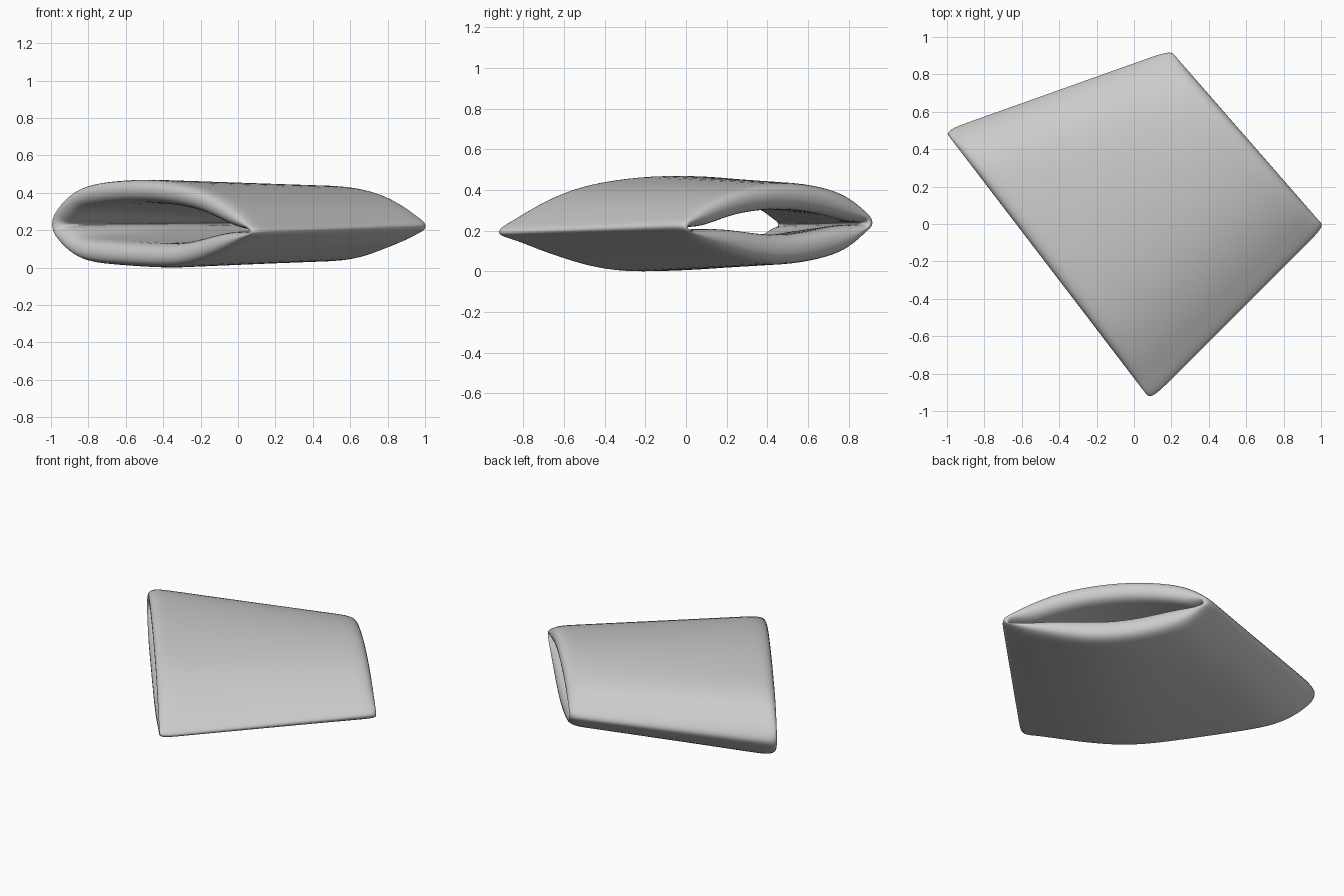
import bpy, bmesh
from mathutils import Vector

if "Cube" in bpy.data.objects:
    bpy.data.objects.remove(bpy.data.objects["Cube"])

# Plan corners: open front-left end runs A-D, open back-right end runs B-C
A, B = Vector((-1.015, 0.50)), Vector((0.195, 0.93))
C, D = Vector((1.02, -0.015)), Vector((0.09, -0.945))

# Cross-sections across the sleeve at both ends: (position, upper z, lower z)
END_AD = [(0, .25, .21), (.04, .35, .12), (.12, .445, .025), (.28, .47, .01), (.45, .477, -.002),
          (.62, .455, -.008), (.78, .405, .05), (.90, .31, .12), (.97, .23, .17), (1, .205, .175)]
END_BC = [(0, .255, .225), (.04, .30, .19), (.12, .375, .105), (.25, .42, .06), (.45, .44, .03),
          (.60, .43, .043), (.75, .395, .095), (.88, .33, .14), (.96, .27, .185), (1, .24, .21)]
WALL_AD, WALL_BC = (0.125, 0.13), (0.135, 0.15)  # padding of upper and lower layer


def sample(profile, s):
    for (s0, t0, b0), (s1, t1, b1) in zip(profile, profile[1:]):
        if s <= s1:
            f = (s - s0) / (s1 - s0)
            return t0 + (t1 - t0) * f, b0 + (b1 - b0) * f
    return profile[-1][1:]


def mix(a, b, f):
    return a + (b - a) * f


def point(u, s, upper, depth):
    s = s + depth * 0.045 * (1 - 2 * s)
    (t0, b0), (t1, b1) = sample(END_AD, s), sample(END_BC, s)
    top, bot = mix(t0, t1, u), mix(b0, b1, u)
    mid = mix(mix(.23, .195, s), mix(.24, .21, s), u)
    inner_top = max(top - mix(WALL_AD[0], WALL_BC[0], u), mid + .006)
    inner_bot = min(bot + mix(WALL_AD[1], WALL_BC[1], u), mid - .006)
    z = mix(top, inner_top, depth) if upper else mix(bot, inner_bot, depth)
    xy = A.lerp(D, s).lerp(B.lerp(C, s), u)
    return Vector((xy.x, xy.y, z))


# Rows run along the outside, round one rim, back inside and round the other rim
outer = [.035, .12, .35, .65, .88, .965]
rows = [(u, 0) for u in outer] + [(1, .22), (1, .7)]
rows += [(u, 1) for u in reversed(outer)] + [(0, .7), (0, .22)]
stations = [0, .03, .08, .15, .28, .45, .62, .76, .88, .95, 1]
loop = [(s, True) for s in stations] + [(s, False) for s in reversed(stations)]

# Sleeve: thick-walled flattened tube with padded rims
bm = bmesh.new()
grid = [[bm.verts.new(point(u, s, up, d)) for s, up in loop] for u, d in rows]
n, m = len(rows), len(loop)
for i in range(n):
    for j in range(m):
        a, b = grid[i], grid[(i + 1) % n]
        k = (j + 1) % m
        bm.faces.new((a[j], b[j], b[k], a[k]))
bmesh.ops.recalc_face_normals(bm, faces=bm.faces[:])
for f in bm.faces:
    f.smooth = True
mesh = bpy.data.meshes.new("padded_sleeve")
bm.to_mesh(mesh)
bm.free()
sleeve = bpy.data.objects.new("padded_sleeve", mesh)
bpy.context.collection.objects.link(sleeve)
sub = sleeve.modifiers.new("smooth", 'SUBSURF')
sub.levels = sub.render_levels = 2
